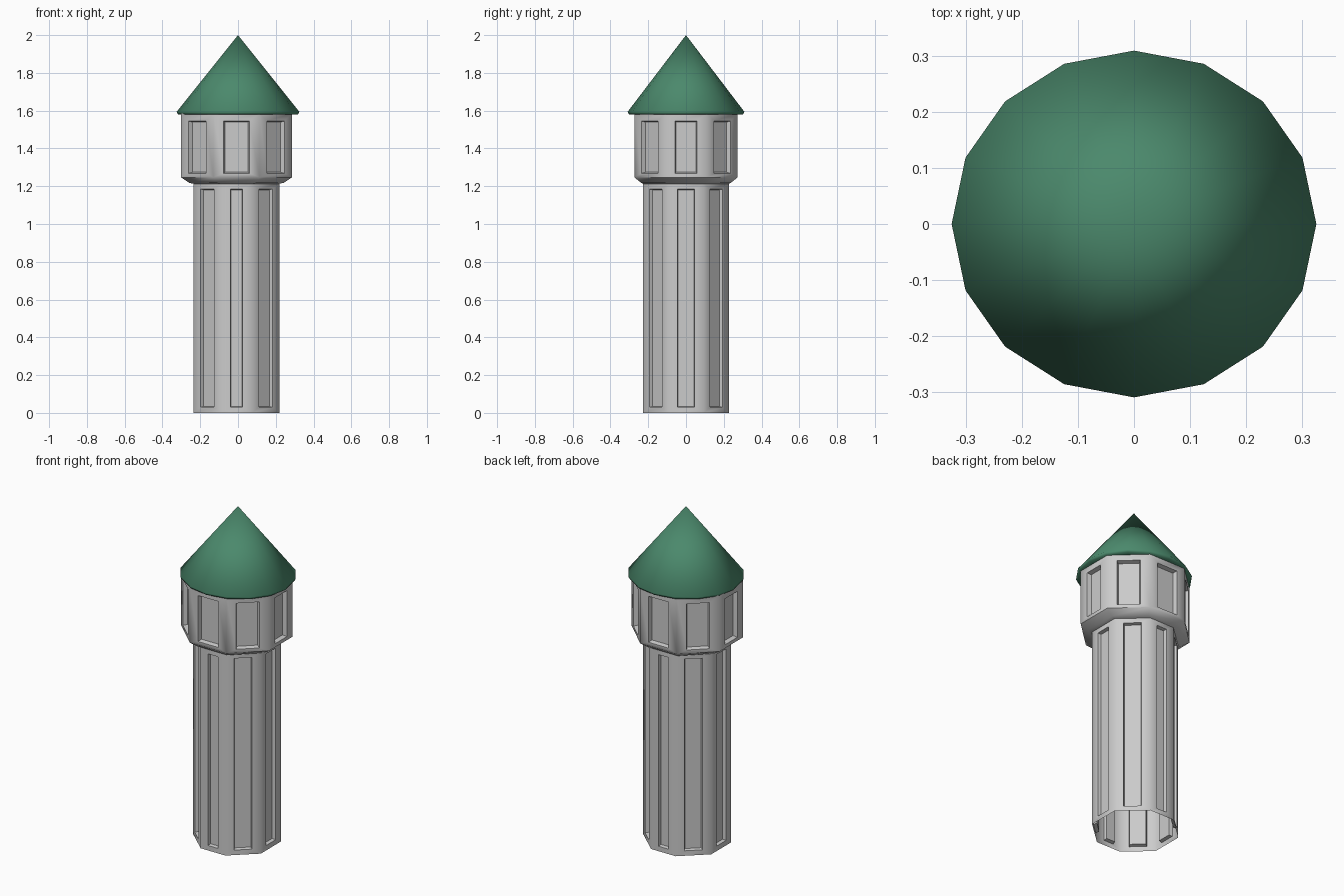
import bpy, bmesh
from math import cos, sin, tau
from mathutils import Vector

if "Cube" in bpy.data.objects:
    bpy.data.objects.remove(bpy.data.objects["Cube"])

CX = -0.008  # tower axis sits slightly left of the roof axis


def octagon(rx, ry, a, b, z):
    """Eight corners: side faces at x=+-rx (half width a), front/back at y=+-ry (half width b)."""
    pts = [(rx, -a), (rx, a), (b, ry), (-b, ry), (-rx, a), (-rx, -a), (-b, -ry), (b, -ry)]
    return [Vector((CX + x, y, z)) for x, y in pts]


def finish(name, bm, angle):
    bmesh.ops.remove_doubles(bm, verts=bm.verts, dist=1e-5)
    bmesh.ops.recalc_face_normals(bm, faces=bm.faces)
    me = bpy.data.meshes.new(name)
    bm.to_mesh(me)
    bm.free()
    ob = bpy.data.objects.new(name, me)
    bpy.context.collection.objects.link(ob)
    bpy.ops.object.select_all(action='DESELECT')
    ob.select_set(True)
    bpy.context.view_layer.objects.active = ob
    bpy.ops.object.shade_smooth_by_angle(angle=angle)
    return ob


def face(bm, pts):
    bm.faces.new([bm.verts.new(p) for p in pts])


def band(bm, low, high):
    n = len(low)
    for i in range(n):
        j = (i + 1) % n
        face(bm, [low[i], low[j], high[j], high[i]])


def panelled_band(bm, low, high, margin, z0, z1, depth, bevel):
    """Ring of walls, each with a recessed panel between heights z0 and z1."""
    up = Vector((0, 0, 1))
    for i in range(8):
        j = (i + 1) % 8
        p, q = low[i], low[j]
        along = (q - p).normalized()
        inward = up.cross(along)
        width = (q - p).length

        def rect(m, za, zb, d):
            left, right = p + along * m + inward * d, p + along * (width - m) + inward * d
            return [Vector((v.x, v.y, z)) for v, z in
                    ((left, za), (right, za), (right, zb), (left, zb))]

        outer = [p, q, high[j], high[i]]
        rim = rect(margin, z0, z1, 0)
        floor = rect(margin + bevel, z0 + bevel, z1 - bevel, depth)
        band(bm, outer, rim)
        band(bm, rim, floor)
        face(bm, floor)


# shaft, open at the bottom
bm = bmesh.new()
s = (0.227, 0.227, 0.095, 0.082)
panelled_band(bm, octagon(*s, 0), octagon(*s, 1.215), 0.049, 0.03, 1.185, 0.02, 0.004)
finish("shaft", bm, 0.9)

# wider upper room with flared underside
bm = bmesh.new()
g = (0.294, 0.273, 0.112, 0.122)
rings = [octagon(*s, 1.213), octagon(0.25, 0.238, 0.098, 0.104, 1.218), octagon(*g, 1.247)]
band(bm, rings[0], rings[1])
band(bm, rings[1], rings[2])
panelled_band(bm, rings[2], octagon(*g, 1.585), 0.054, 1.268, 1.545, 0.025, 0.006)
finish("upper_room", bm, 0.9)

# sixteen-sided conical roof with a small lip
bm = bmesh.new()


def ring(f, z):
    return [Vector((0.325 * f * cos(tau * i / 16), 0.309 * f * sin(tau * i / 16), z))
            for i in range(16)]


profile = [ring(0.85, 1.58), ring(0.975, 1.58), ring(1.0, 1.594)]
for low, high in zip(profile, profile[1:]):
    band(bm, low, high)
apex = Vector((0, 0, 2.0))
eave = profile[-1]
for i in range(16):
    face(bm, [eave[i], eave[(i + 1) % 16], apex])
roof = finish("roof", bm, 1.2)
mat = bpy.data.materials.new("roof_green")
mat.diffuse_color = (0.07, 0.25, 0.15, 1)
mat.use_nodes = True
mat.node_tree.nodes["Principled BSDF"].inputs["Base Color"].default_value = mat.diffuse_color
roof.data.materials.append(mat)
